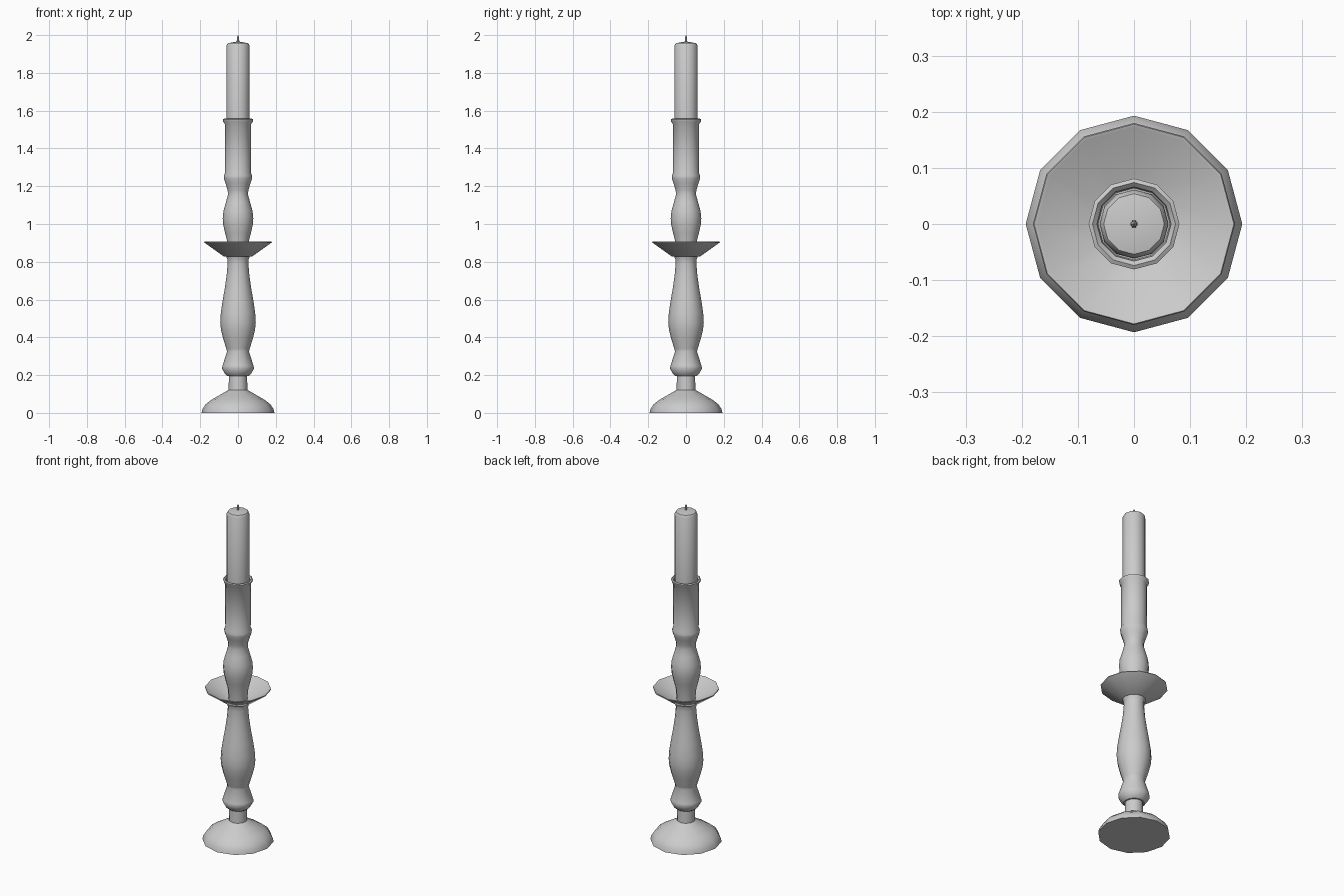
import bpy, bmesh, math

SIDES = 12


def lathe(name, profile, sides=SIDES):
    """Spin (radius, z) points around z; radius 0 makes a pole."""
    bm = bmesh.new()
    rings = []
    for r, z in profile:
        if r == 0:
            rings.append([bm.verts.new((0, 0, z))] * sides)
        else:
            rings.append([bm.verts.new((r * math.cos(2 * math.pi * i / sides),
                                        r * math.sin(2 * math.pi * i / sides), z))
                          for i in range(sides)])
    for a, b in zip(rings, rings[1:]):
        for i in range(sides):
            j = (i + 1) % sides
            bm.faces.new(list(dict.fromkeys((a[i], a[j], b[j], b[i]))))
    bmesh.ops.recalc_face_normals(bm, faces=bm.faces)
    mesh = bpy.data.meshes.new(name)
    bm.to_mesh(mesh)
    bm.free()
    obj = bpy.data.objects.new(name, mesh)
    bpy.context.collection.objects.link(obj)
    bpy.ops.object.select_all(action='DESELECT')
    obj.select_set(True)
    bpy.context.view_layer.objects.active = obj
    bpy.ops.object.shade_smooth_by_angle(angle=math.radians(40))
    return obj


# Domed foot with short neck
lathe("foot", [(0, 0), (0.193, 0), (0.188, 0.02), (0.172, 0.045), (0.14, 0.07),
               (0.098, 0.094), (0.05, 0.122), (0.048, 0.2), (0, 0.2)])

# Collar and vase-shaped lower stem
lathe("lower_stem", [(0, 0.195), (0.056, 0.195), (0.068, 0.205), (0.085, 0.235),
                     (0.082, 0.25), (0.058, 0.325), (0.062, 0.34), (0.079, 0.395),
                     (0.09, 0.44), (0.094, 0.48), (0.091, 0.53), (0.082, 0.59),
                     (0.07, 0.66), (0.06, 0.73), (0.055, 0.79), (0.057, 0.815),
                     (0.064, 0.832), (0, 0.832)])

# Drip dish, thin and open at the top
lathe("drip_dish", [(0, 0.828), (0.075, 0.828), (0.18, 0.903), (0.178, 0.907),
                    (0.172, 0.905), (0.073, 0.838), (0, 0.838)])

# Bulbous upper stem and candle cup
lathe("candle_cup", [(0, 0.835), (0.05, 0.835), (0.056, 0.905), (0.068, 0.95),
                     (0.078, 0.995), (0.081, 1.03), (0.077, 1.07), (0.064, 1.115),
                     (0.053, 1.155), (0.055, 1.18), (0.066, 1.215), (0.074, 1.24),
                     (0.075, 1.255), (0.069, 1.27), (0.07, 1.53), (0.078, 1.54),
                     (0.081, 1.554), (0.074, 1.558), (0.066, 1.55), (0.064, 1.52),
                     (0, 1.52)])

# Candle
lathe("candle", [(0, 1.515), (0.062, 1.515), (0.061, 1.945), (0.054, 1.957),
                 (0, 1.967)])

# Wick
lathe("wick", [(0, 1.96), (0.007, 1.96), (0.006, 1.99), (0, 2.0)], 6)
